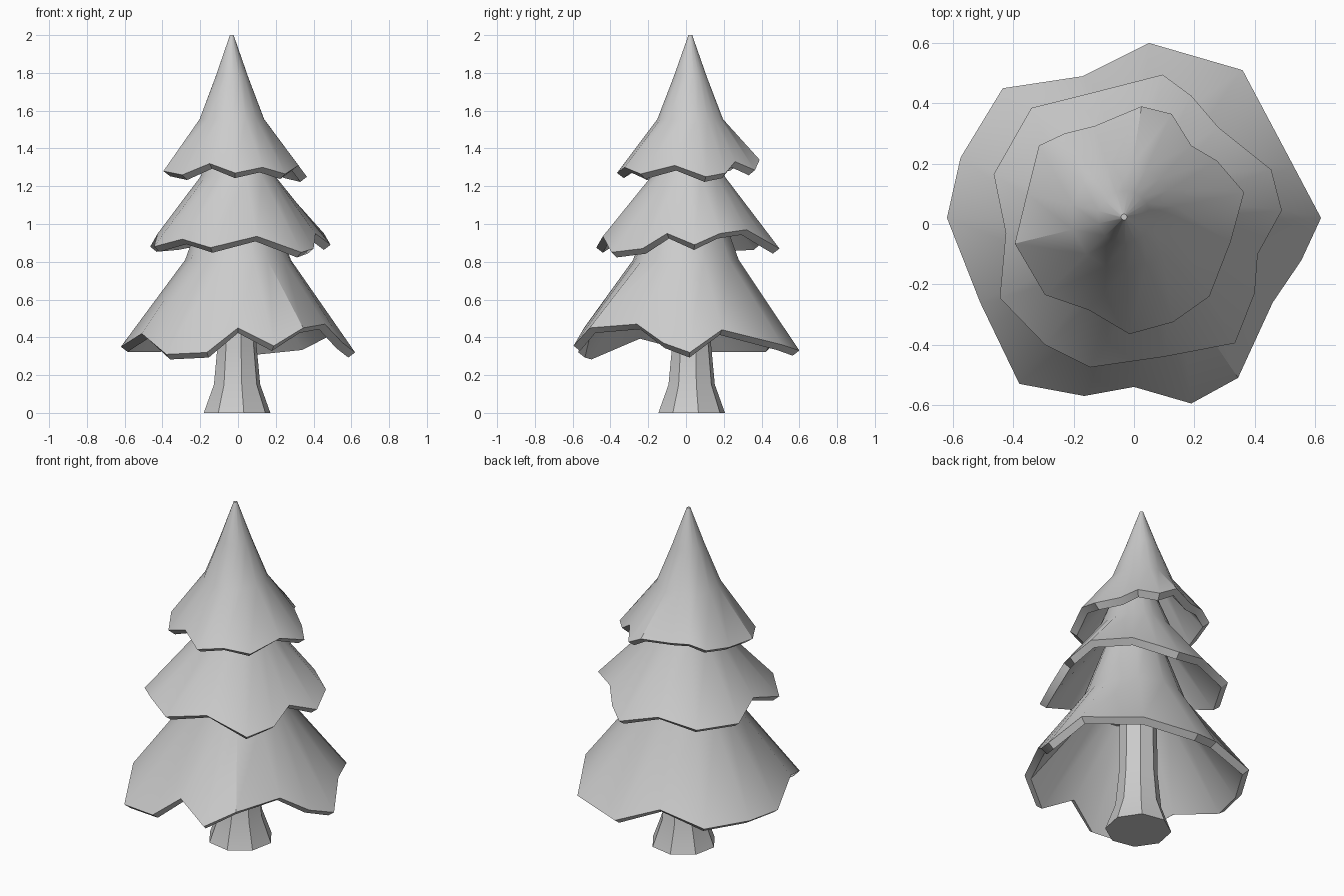
import bpy, bmesh
from math import atan2, cos, sin, tau

default_cube = bpy.data.objects.get("Cube")
if default_cube:
    bpy.data.objects.remove(default_cube, do_unlink=True)

# One plain grey for the whole tree
grey = bpy.data.materials.new("plain_grey")
grey.use_nodes = True
grey.diffuse_color = (0.6, 0.6, 0.6, 1)
grey.node_tree.nodes["Principled BSDF"].inputs["Base Color"].default_value = grey.diffuse_color


def circle(angles, radius, height, centre):
    """Ring of points in the given directions."""
    return [(centre[0] + radius * cos(a), centre[1] + radius * sin(a), height) for a in angles]


def loft(name, rings):
    """Skin a stack of equal-length rings, close both ends and smooth the result."""
    mesh = bpy.data.meshes.new(name)
    bm = bmesh.new()
    loops = [[bm.verts.new(point) for point in ring] for ring in rings]
    for lower, upper in zip(loops, loops[1:]):
        for i in range(len(lower)):
            j = (i + 1) % len(lower)
            bm.faces.new((lower[i], lower[j], upper[j], upper[i]))
    bm.faces.new(loops[0])
    bm.faces.new(loops[-1])
    bmesh.ops.recalc_face_normals(bm, faces=bm.faces)
    bm.to_mesh(mesh)
    bm.free()
    obj = bpy.data.objects.new(name, mesh)
    bpy.context.collection.objects.link(obj)
    mesh.materials.append(grey)
    bpy.ops.object.select_all(action='DESELECT')
    obj.select_set(True)
    bpy.context.view_layer.objects.active = obj
    bpy.ops.object.shade_smooth_by_angle(angle=0.6)
    return obj


def branch_tier(name, rim, profile, centre, thickness=0.045):
    """Hollow skirt with a jagged rim; profile lists (radius, height) upward from the neck."""
    rim = [(x / 100, y / 100, z / 100) for x, y, z in rim]
    angles = [atan2(y - centre[1], x - centre[0]) for x, y, z in rim]
    inner_rim = [(x - thickness * 0.8 * cos(a), y - thickness * 0.8 * sin(a), z - thickness * 0.6)
                 for (x, y, z), a in zip(rim, angles)]
    neck_radius, neck_height = profile[0]
    inner_neck = circle(angles, neck_radius - thickness, neck_height - thickness / 2, centre)
    outside = [circle(angles, r, h, centre) for r, h in profile]
    return loft(name, [inner_neck, inner_rim, rim] + outside)


# Flared eight-sided trunk
octagon = [i * tau / 8 + 0.2 for i in range(8)]
trunk_profile = [(0.18, 0), (0.125, 0.15), (0.105, 0.36), (0.1, 0.82)]
loft("trunk", [circle(octagon, r, h, (-0.005, 0.03)) for r, h in trunk_profile])

# Jagged rims, in hundredths, anticlockwise from the back
lower_rim = [(5, 60, 33), (-17, 49, 41), (-43.5, 45, 35), (-57.5, 22, 35),
             (-62, 2, 35), (-51, -26, 42), (-38, -53, 31), (-16.5, -57, 32),
             (0, -54, 45), (19, -59.5, 35.5), (34.5, -51, 45), (46, -26, 47),
             (55.5, -12, 37), (62, 2, 32), (53, 19, 44), (36, 51, 36)]
middle_rim = [(9.5, 49.5, 87), (-12, 44, 93), (-34, 38.5, 89), (-46.5, 16.5, 88),
              (-42.5, -3, 95), (-44.5, -24.5, 88), (-29.5, -40, 92), (-14.5, -47.5, 87.5),
              (10, -44, 93.5), (33.5, -39.5, 85), (40, -23, 87), (41, -10, 95),
              (49, 4.5, 89), (45.5, 18, 95), (28, 32, 97), (19, 42.5, 91)]
upper_rim = [(2.5, 39, 134), (-13, 32.5, 133), (-23, 30, 134), (-31.5, 26, 131),
             (-35.5, 10, 128), (-39.5, -6.5, 128), (-29.5, -23.5, 126), (-15, -28.5, 132),
             (-1.5, -36.5, 127), (13, -32.5, 130), (25, -24, 126.5), (32, -6, 131),
             (36.5, 10.5, 125), (27.5, 21, 127), (19, 26, 133), (12.5, 36.5, 128.5)]

# Three stacked skirts of branches
branch_tier("lower_branches", lower_rim, [(0.28, 0.81), (0.14, 1.2)], (0, 0))
branch_tier("middle_branches", middle_rim, [(0.2, 1.25), (0.1, 1.5)], (0, 0.01))
branch_tier("upper_branches", upper_rim, [(0.175, 1.555), (0.088, 1.78), (0.01, 2)], (-0.033, 0.023))
